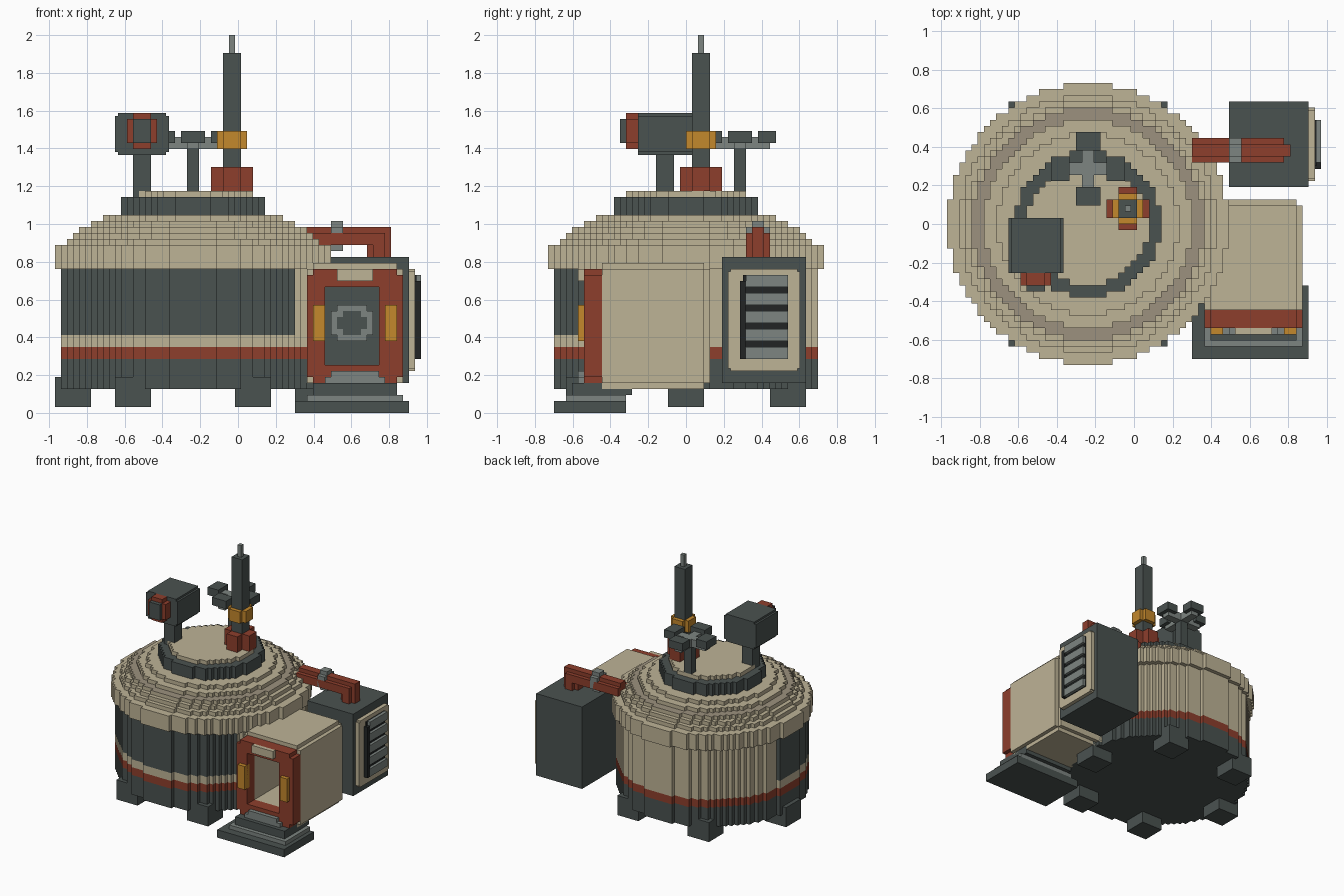
import bpy, bmesh, math

if "Cube" in bpy.data.objects:
    bpy.data.objects.remove(bpy.data.objects["Cube"])

U = 2 / 63          # one building block
CX = -7.5           # tank axis, in blocks


def material(name, rgb):
    lin = [((c / 255 + 0.055) / 1.055) ** 2.4 for c in rgb] + [1]
    m = bpy.data.materials.new(name)
    m.diffuse_color = lin
    m.use_nodes = True
    m.node_tree.nodes["Principled BSDF"].inputs["Base Color"].default_value = lin
    return m


DARK = material("dark slate", (74, 82, 80))
CREAM = material("cream", (190, 179, 150))
TAUPE = material("taupe", (156, 145, 126))
RED = material("rust red", (141, 62, 44))
GRAY = material("mid gray", (125, 133, 129))
AMBER = material("amber", (196, 136, 44))
BLACK = material("black", (34, 37, 37))


def finish(name, bm, mats):
    bmesh.ops.recalc_face_normals(bm, faces=bm.faces)
    me = bpy.data.meshes.new(name)
    bm.to_mesh(me)
    bm.free()
    for m in mats:
        me.materials.append(m)
    ob = bpy.data.objects.new(name, me)
    bpy.context.collection.objects.link(ob)
    return ob


def add_prism(bm, outline, axis, a, b):
    """Extrude a 2D outline along an axis from a to b (block units)."""
    place = {"x": lambda p, t: (t, p[0], p[1]),
             "y": lambda p, t: (p[0], t, p[1]),
             "z": lambda p, t: (p[0], p[1], t)}[axis]
    verts = [bm.verts.new([c * U for c in place(p, a)]) for p in outline]
    face = bm.faces.new(verts)
    top = bmesh.ops.extrude_face_region(bm, geom=[face])["geom"]
    shift = [c * U for c in place((0, 0), b - a)]
    bmesh.ops.translate(bm, vec=shift, verts=[g for g in top if isinstance(g, bmesh.types.BMVert)])


def prism(name, outline, axis, a, b, mat):
    bm = bmesh.new()
    add_prism(bm, outline, axis, a, b)
    return finish(name, bm, [mat])


def boxes(name, mat, *dims):
    """One object from boxes given as (x0, x1, y0, y1, z0, z1)."""
    bm = bmesh.new()
    for x0, x1, y0, y1, z0, z1 in dims:
        add_prism(bm, [(x0, y0), (x1, y0), (x1, y1), (x0, y1)], "z", z0, z1)
    return finish(name, bm, [mat])


def notched(x0, x1, y0, y1, n=1):
    """Rectangle with a square notch at each corner."""
    return [(x0 + n, y0), (x1 - n, y0), (x1 - n, y0 + n), (x1, y0 + n),
            (x1, y1 - n), (x1 - n, y1 - n), (x1 - n, y1), (x0 + n, y1),
            (x0 + n, y1 - n), (x0, y1 - n), (x0, y0 + n), (x0 + n, y0 + n)]


def disc_outline(r):
    """Stair-stepped circle on the block grid."""
    right, prev = [], 0
    for j in range(-r, r):
        w = math.floor(math.sqrt((r - 0.1) ** 2 - (j + 0.5) ** 2) + 0.5)
        if w != prev:
            if prev:
                right.append((prev, j))
            right.append((w, j))
            prev = w
    right.append((prev, r))
    left = [(-x, y) for x, y in reversed(right)]
    return [(x + CX, y) for x, y in right + left]


def disc(name, r, z0, z1, mat):
    return prism(name, disc_outline(r), "z", z0, z1, mat)


# Tank body with stripes
disc("tank_base", 22, 4, 9, DARK)
disc("red_stripe", 22, 9, 11, RED)
disc("cream_stripe", 22, 11, 13, CREAM)
wall = disc("tank_wall", 22, 13, 24, CREAM)
wall.data.materials.append(DARK)
for f in wall.data.polygons:      # dark front panel
    if abs(f.normal.z) < 0.5 and f.center.y < 0.15 and f.center.x < 0.3:
        f.material_index = 1

# Stepped dome
disc("tank_rim", 23, 24, 28, CREAM)
for z, r in enumerate((21, 20, 19, 17, 15), 28):
    step = disc("dome_step", r, z, z + 1, CREAM)
    if r == 19:
        step.data.materials.append(TAUPE)
        for f in step.data.polygons:
            f.material_index = int(f.normal.z > 0.5)
disc("dome_collar", 12, 33, 36, DARK)
disc("dome_cap", 10, 36, 37, CREAM)

# Six feet
feet = [(20, 0), (-20, 0)] + [(sx * 10, sy * 17) for sx in (-1, 1) for sy in (-1, 1)]
boxes("feet", DARK, *[(CX + x - 3, CX + x + 3, y - 3, y + 3, 1, 6) for x, y in feet])

# Entrance tunnel
boxes("entrance_shell", CREAM,
      (12.5, 26.5, -14, 3, 4, 8), (12.5, 26.5, -14, 3, 21, 25),
      (11.5, 14.5, -14, 3, 5, 24), (23.5, 27.5, -14, 3, 5, 24),
      (12.5, 26.5, 3, 4, 5, 24))
boxes("inner_door", DARK, (14.5, 23.5, 1, 3, 8, 21))
prism("door_ring", notched(15.5, 22.5, 12, 18), "y", 0.2, 1, GRAY)
prism("door_window", notched(16.5, 21.5, 13, 17), "y", 0, 0.3, DARK)
boxes("entrance_frame", RED,
      (11.5, 14.5, -17, -14, 6, 23), (23.5, 27.5, -17, -14, 6, 23),
      (12.5, 26.5, -17, -14, 21, 24), (12.5, 26.5, -17, -14, 5, 8))
boxes("entrance_lights", AMBER,
      (12.5, 14.5, -18, -16, 12, 18), (24.5, 26.5, -18, -16, 12, 18))
boxes("entrance_plaque", CREAM, (16.5, 22.5, -18, -16, 22, 24))
boxes("entrance_sill", GRAY, (14.5, 24.5, -18, -16, 5, 6), (15.5, 23.5, -18, -16, 6, 7))

# Entrance steps
boxes("lower_step", DARK, (9.5, 28.5, -22, -10, 0, 2))
boxes("middle_step", GRAY, (11.5, 27.5, -20, -10, 2, 3))
boxes("upper_step", DARK, (12.5, 26.5, -19, -9, 3, 5))

# Generator with side vent
boxes("generator", DARK, (15.5, 28.5, 6, 20, 5, 26))
prism("vent_frame", notched(7, 19, 7, 24, 0.4), "x", 28.5, 29.5, CREAM)
boxes("vent_backing", BLACK, (29.5, 29.8, 9.5, 17, 9, 23), (29.5, 30.5, 9, 10, 9, 22))
boxes("vent_slats", GRAY, *[(29.5, 30.5, 10, 17, z, z + 2) for z in range(9, 22, 3)])

# Pipe from generator to dome
boxes("pipe", RED,
      (9.5, 24.5, 10, 14, 28, 30), (9.5, 25.5, 11, 13, 28, 31),
      (21.5, 25.5, 11, 13, 26, 30), (22.5, 24.5, 10, 14, 26, 30))
prism("pipe_ring", notched(10, 14, 27, 32), "x", 15.5, 17.5, GRAY)

# Antenna mast
prism("mast_base", notched(-4.5, 2.5, -1, 6, 2), "z", 37, 41, RED)
boxes("mast", DARK, (-2.5, 0.5, 1, 4, 37, 60))
prism("mast_collar", notched(-3.5, 1.5, 0, 5), "z", 44, 47, AMBER)
boxes("mast_tip", GRAY, (-1.5, -0.5, 2, 3, 60, 63))

# Lamp head
boxes("lamp_post", DARK, (-17.5, -14.5, -5, -2, 36, 43))
prism("lamp_head", notched(-20.5, -11.5, 43, 50, 0.5), "y", -8, 1, DARK)
prism("lamp_bezel", notched(-18.5, -13.5, 44, 50), "y", -10, -8, RED)
boxes("lamp_lens", DARK, (-17.5, -14.5, -11, -9, 45, 49))

# Cross-shaped sensor
boxes("sensor_post", DARK, (-8.5, -6.5, 8, 10, 37, 44))
boxes("sensor_arms", GRAY, (-12.5, -2.5, 8, 10, 44, 46), (-8.5, -6.5, 4, 14, 44, 46))
boxes("sensor_pads", DARK,
      (-13.5, -10.5, 7, 11, 45, 47), (-4.5, -1.5, 7, 11, 45, 47),
      (-9.5, -5.5, 12, 15, 45, 47), (-9.5, -5.5, 3, 6, 45, 47))
